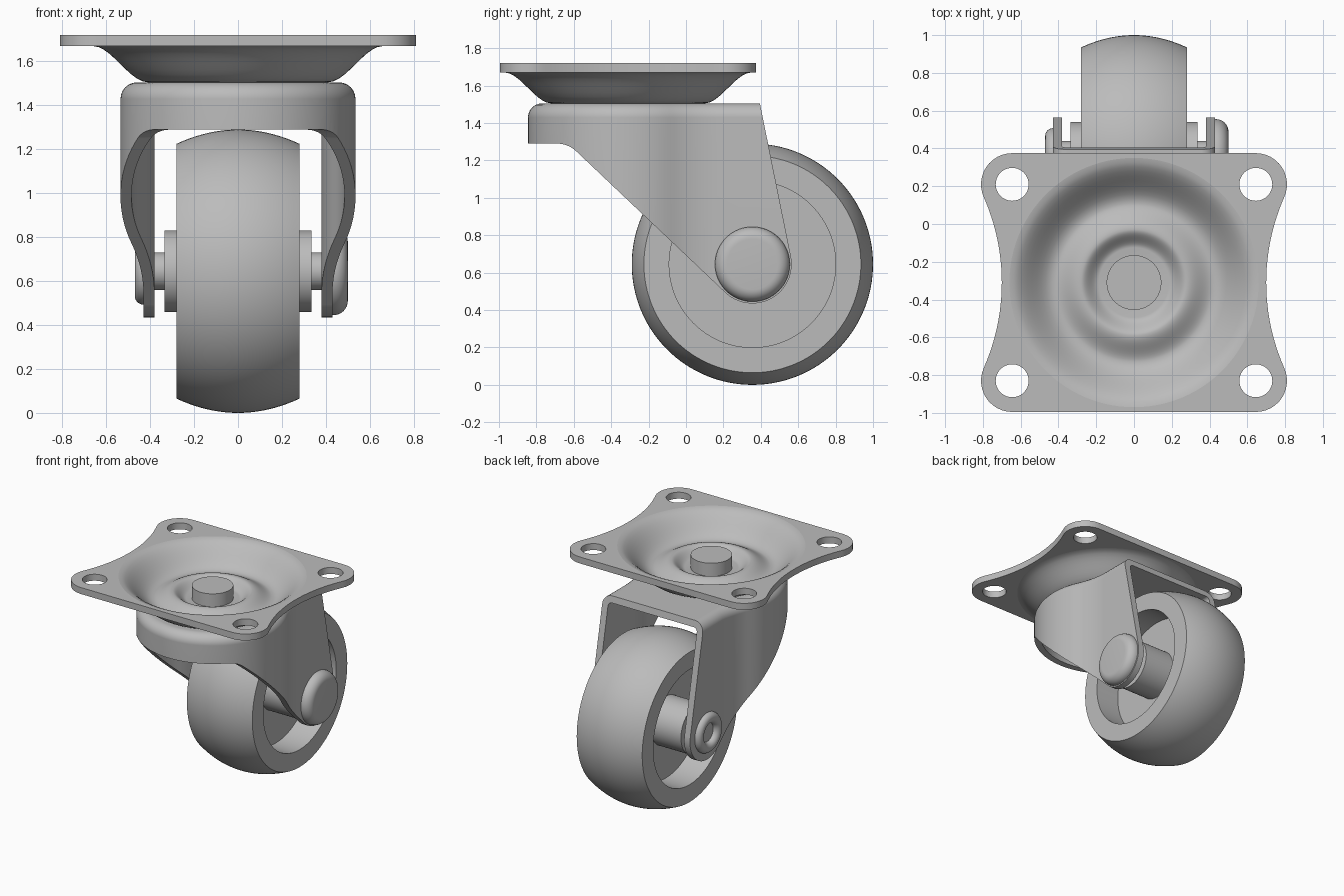
import bpy, bmesh
from math import sin, cos, pi, radians
from mathutils import Vector

if "Cube" in bpy.data.objects:
    bpy.data.objects.remove(bpy.data.objects["Cube"])

metal = bpy.data.materials.new("grey metal")
metal.use_nodes = True
GREY = (0.5, 0.5, 0.5, 1)
metal.diffuse_color = GREY
metal.node_tree.nodes["Principled BSDF"].inputs["Base Color"].default_value = GREY

PIVOT_Y = -0.31              # swivel axis
AXLE = (0, 0.355, 0.645)     # wheel axis


def finish(name, bm):
    bmesh.ops.remove_doubles(bm, verts=bm.verts, dist=1e-5)
    bmesh.ops.recalc_face_normals(bm, faces=bm.faces)
    me = bpy.data.meshes.new(name)
    bm.to_mesh(me)
    bm.free()
    me.materials.append(metal)
    ob = bpy.data.objects.new(name, me)
    bpy.context.collection.objects.link(ob)
    return ob


def select(ob):
    bpy.ops.object.select_all(action='DESELECT')
    ob.select_set(True)
    bpy.context.view_layer.objects.active = ob


def smooth(ob):
    select(ob)
    bpy.ops.object.shade_smooth_by_angle(angle=radians(32))


def boolean(ob, cutter, operation):
    mod = ob.modifiers.new("cut", 'BOOLEAN')
    mod.operation, mod.solver, mod.object = operation, 'EXACT', cutter
    select(ob)
    bpy.ops.object.modifier_apply(modifier="cut")
    bpy.data.objects.remove(cutter)


def loft(name, rings):
    """Closed solid through rings of equal length."""
    bm = bmesh.new()
    loops = [[bm.verts.new(p) for p in ring] for ring in rings]
    n = len(loops[0])
    for a, b in zip(loops, loops[1:]):
        for i in range(n):
            j = (i + 1) % n
            bm.faces.new((a[i], a[j], b[j], b[i]))
    bm.faces.new(loops[0])
    bm.faces.new(loops[-1])
    return finish(name, bm)


def lathe(name, profile, axis, center, steps=96):
    """Turn (position along axis, radius) points; ends lie on the axis."""
    bm = bmesh.new()
    loops = []
    for a, r in profile:
        ring = []
        for k in range(steps):
            c, s = r * cos(2 * pi * k / steps), r * sin(2 * pi * k / steps)
            p = (a, c, s) if axis == 'x' else (c, s, a)
            ring.append(bm.verts.new(Vector(p) + Vector(center)))
        loops.append(ring)
    for a, b in zip(loops, loops[1:]):
        for i in range(steps):
            j = (i + 1) % steps
            bm.faces.new((a[i], a[j], b[j], b[i]))
    ob = finish(name, bm)
    smooth(ob)
    return ob


def arc(cx, cy, r, start, end, n=12):
    angles = [radians(start + (end - start) * i / n) for i in range(n + 1)]
    return [(cx + r * cos(t), cy + r * sin(t)) for t in angles]


def ease(p, q, n=10):
    """S-curve from p to q as (height, radius)."""
    return [(p[0] + (q[0] - p[0]) * t * t * (3 - 2 * t), p[1] + (q[1] - p[1]) * t)
            for t in (i / n for i in range(n + 1))]


# Mounting plate: rounded corners, waisted sides, four bolt holes
HX, HY, CORNER = 0.645, 0.52, 0.165
right = (arc(HX, -HY, CORNER, -90, 23.9)
         + arc(1.819, 0, 1.119, 203.9, 156.1, 24)[1:-1]
         + arc(HX, HY, CORNER, -23.9, 90))
outline = right + [(-x, y) for x, y in reversed(right)]
plate = loft("mounting_plate", [[(x, y + PIVOT_Y, z) for x, y in outline] for z in (1.67, 1.72)])
holes = [(sx * HX, PIVOT_Y + sy * HY, 0.087) for sx in (-1, 1) for sy in (-1, 1)]
for x, y, r in holes + [(0, PIVOT_Y, 0.66)]:
    cutter = lathe("cutter", [(1.5, 0), (1.5, r), (1.9, r), (1.9, 0)], 'z', (x, y, 0))
    boolean(plate, cutter, 'DIFFERENCE')
smooth(plate)

# Pressed swivel dish filling the middle of the plate, with its pin
PIVOT = (0, PIVOT_Y, 0)
lathe("swivel_dish", [(1.55, 0)] + ease((1.55, 0.185), (1.61, 0.28))
      + ease((1.61, 0.28), (1.555, 0.42))[1:] + ease((1.555, 0.42), (1.72, 0.66))[1:]
      + ease((1.67, 0.66), (1.505, 0.41)) + [(1.505, 0)], 'z', PIVOT)
lathe("swivel_pin", [(1.51, 0), (1.51, 0.145), (1.65, 0.145), (1.65, 0)], 'z', PIVOT)


# Fork: U-shaped shell, trimmed to its side profile
def plan(inset, z, back):
    half = (arc(0, PIVOT_Y, 0.535 - inset, -90, 25, 32)
            + arc(1.016, 0.164, 0.586 + inset, 205, 180, 12)[1:]
            + [(0.43 - inset, back)])
    return [(x, y, z) for x, y in half + [(-x, y) for x, y in reversed(half[1:])]]


def shell(name, inset, bottom, top, fillet, back):
    rings = [plan(inset, bottom, back)]
    for i in range(7):
        t = pi / 2 * i / 6
        rings.append(plan(inset + fillet * (1 - cos(t)), top - fillet * (1 - sin(t)), back))
    return loft(name, rings)


fork = shell("fork", 0, 0.3, 1.505, 0.075, 0.7)
boolean(fork, shell("cutter", 0.05, 0.2, 1.455, 0.03, 0.9), 'DIFFERENCE')
side = ([(-1, 1.6), (0.377, 1.6), (0.395, 1.505)]
        + arc(AXLE[1], AXLE[2], 0.21, 11, -134, 28)
        + arc(-0.69, 1.14, 0.15, 46, 90, 8) + [(-1, 1.29)])
trim = loft("cutter", [[(x, y, z) for y, z in side] for x in (-0.8, 0.8)])
boolean(fork, trim, 'INTERSECT')
smooth(fork)
fork.modifiers.new("normals", 'WEIGHTED_NORMAL').keep_sharp = True

# Wheel: crowned tread, recessed sides, central hub
half = [(0.28, 0.58), (0.28, 0.445), (0.08, 0.445), (0.08, 0.185), (0.335, 0.185), (0.335, 0)]
tread = [(x, 0.645 - 0.065 * (x / 0.28) ** 2) for x in (0.28 * i / 10 for i in range(-9, 10))]
lathe("wheel", [(-x, r) for x, r in reversed(half)] + tread + half, 'x', AXLE, 128)

# Axle rivet: domed head on the left, rolled hollow end on the right
lathe("axle", [(-0.4, 0), (-0.4, 0.085), (0.4, 0.085), (0.4, 0)], 'x', AXLE, 64)
lathe("rivet_head", [(0.42, 0), (0.42, 0.2), (0.435, 0.2)]
      + arc(0.435, 0.135, 0.065, 90, 0, 8)[1:] + [(0.5, 0)], 'x', AXLE)
lathe("rivet_rolled_end", [(-0.42, 0), (-0.42, 0.152)]
      + arc(-0.43, 0.112, 0.04, 90, 270, 16) + [(-0.42, 0.072), (-0.42, 0)], 'x', AXLE)
